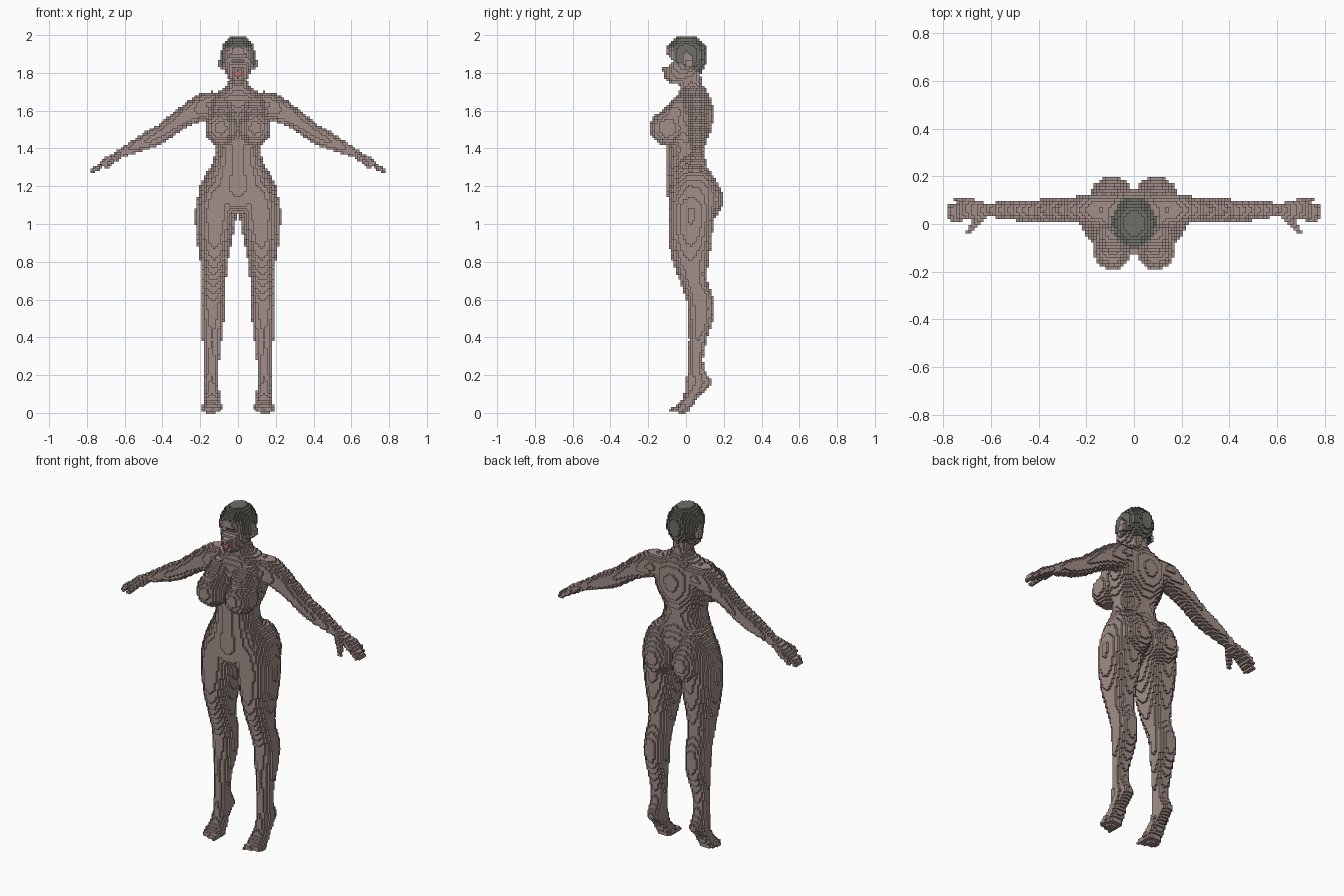
import bpy, bmesh, math
from mathutils import Vector, Matrix

if "Cube" in bpy.data.objects:
    bpy.data.objects.remove(bpy.data.objects["Cube"])

def material(name, rgb):
    m = bpy.data.materials.new(name)
    m.diffuse_color = (*rgb, 1)
    m.use_nodes = True
    m.node_tree.nodes["Principled BSDF"].inputs["Base Color"].default_value = m.diffuse_color
    return m

SKIN = material("skin", (0.36, 0.275, 0.25))
HAIR = material("hair", (0.16, 0.16, 0.14))
LIPS = material("lips", (0.45, 0.16, 0.16))

def finish(name, bm, *mats):
    mesh = bpy.data.meshes.new(name)
    bm.to_mesh(mesh)
    bm.free()
    ob = bpy.data.objects.new(name, mesh)
    bpy.context.collection.objects.link(ob)
    for m in mats:
        mesh.materials.append(m)
    return ob

def spline(rows, steps=4):
    """Catmull-Rom through rows of numbers."""
    out = []
    for i in range(len(rows) - 1):
        a, b, c, d = (rows[max(0, min(len(rows) - 1, i + k))] for k in (-1, 0, 1, 2))
        for s in range(steps):
            t = s / steps
            out.append([0.5 * (2*q + (r-p)*t + (2*p-5*q+4*r-w)*t*t + (3*q-p-3*r+w)*t**3)
                        for p, q, r, w in zip(a, b, c, d)])
    return out + [list(rows[-1])]

def loft(bm, rings, n=28):
    """Closed skin over ellipses (centre, u, v)."""
    loops = []
    for c, u, v in rings:
        loops.append([bm.verts.new(c + u * math.cos(2*math.pi*k/n) + v * math.sin(2*math.pi*k/n))
                      for k in range(n)])
    faces = [bm.faces.new(loops[0]), bm.faces.new(loops[-1])]
    for a, b in zip(loops, loops[1:]):
        for k in range(n):
            faces.append(bm.faces.new((a[k], a[(k+1) % n], b[(k+1) % n], b[k])))
    bmesh.ops.recalc_face_normals(bm, faces=faces)

def stack(bm, rows, side=1):
    """Level sections: z, x0, x1, y front, y back."""
    loft(bm, [(Vector((side * (x0+x1) / 2, (y0+y1) / 2, z)), Vector(((x1-x0) / 2, 0, 0)),
               Vector((0, (y1-y0) / 2, 0))) for z, x0, x1, y0, y1 in spline(rows)])

def limb(bm, rows, side=1):
    """Sections along a path: x, y, z, half width, half thickness."""
    rows = spline(rows)
    rings = []
    for i, (x, y, z, w, t) in enumerate(rows):
        a, b = rows[max(i-1, 0)], rows[min(i+1, len(rows)-1)]
        d = Vector((side * (b[0]-a[0]), b[1]-a[1], b[2]-a[2])).normalized()
        v = d.cross(Vector((0, 1, 0))).normalized()
        rings.append((Vector((side * x, y, z)), v.cross(d) * w, v * t))
    loft(bm, rings, 20)

def ball(bm, c, r, tilt=0):
    m = Matrix.Translation(c) @ Matrix.Rotation(tilt, 4, 'X') @ Matrix.Diagonal((*r, 1))
    bmesh.ops.create_uvsphere(bm, u_segments=32, v_segments=20, radius=1, matrix=m)

def sym(rows):
    return [(z, -h, h, f, b) for z, h, f, b in rows]

bm = bmesh.new()
# torso and neck
stack(bm, sym([(1.80, .05, -.035, .075), (1.75, .05, -.025, .085), (1.72, .07, -.03, .1),
    (1.69, .125, -.045, .12), (1.65, .16, -.065, .138), (1.58, .165, -.08, .145),
    (1.5, .15, -.09, .135), (1.43, .125, -.1, .108), (1.38, .12, -.1, .095),
    (1.31, .142, -.1, .105), (1.25, .178, -.1, .13), (1.18, .208, -.1, .14),
    (1.11, .2, -.092, .12), (1.06, .1, -.06, .06)]))
# head, nose, mouth
stack(bm, sym([(1.742, .028, -.085, -.01), (1.765, .048, -.107, .04), (1.8, .066, -.11, .078),
    (1.84, .082, -.107, .104), (1.9, .089, -.11, .115), (1.945, .08, -.097, .104),
    (1.982, .053, -.062, .07), (2.0, .022, -.024, .03)]))
ball(bm, (0, -.112, 1.823), (.018, .024, .02))
ball(bm, (0, -.106, 1.787), (.026, .014, .012))

for s in (1, -1):
    ball(bm, (s*.092, .015, 1.85), (.015, .024, .034))                  # ear
    ball(bm, (s*.09, -.098, 1.508), (.085, .094, .094))                 # chest
    ball(bm, (s*.085, -.07, 1.565), (.078, .062, .115), -.45)
    ball(bm, (s*.093, .1, 1.13), (.096, .098, .112))                    # buttock
    ball(bm, (s*.105, .06, 1.14), (.1, .118, .17))
    # leg and raised foot
    stack(bm, [(1.2, .03, .195, -.085, .13), (1.1, .008, .224, -.096, .15),
        (1.0, .014, .226, -.095, .145), (.9, .034, .215, -.09, .135), (.8, .052, .2, -.07, .12),
        (.7, .064, .195, -.035, .115), (.6, .07, .197, 0, .148), (.5, .073, .196, .01, .146),
        (.4, .085, .19, .015, .115), (.3, .098, .182, .012, .092), (.23, .1, .178, .006, .1),
        (.16, .1, .178, -.002, .138), (.125, .1, .178, -.006, .115), (.09, .095, .182, -.014, .075),
        (.055, .088, .188, -.035, .048), (.03, .085, .192, -.064, .03), (0, .09, .188, -.06, .02)], s)
    for k in range(5):                                                  # toes
        ball(bm, (s*(.1+.02*k), -.065+.006*k, .016), (.0125, .026, .016))
    # arm and palm
    limb(bm, [(.06, .06, 1.64, .06, .05), (.15, .06, 1.632, .072, .07), (.23, .06, 1.597, .058, .066),
        (.31, .058, 1.548, .05, .053), (.4, .058, 1.484, .046, .049), (.47, .058, 1.446, .045, .047),
        (.54, .06, 1.413, .038, .037), (.61, .06, 1.379, .03, .026), (.65, .06, 1.356, .038, .023),
        (.69, .062, 1.334, .046, .021), (.725, .062, 1.312, .042, .017)], s)
    # fingers and thumb
    for y0, x1, y1, z1 in ((.032, .776, .02, 1.274), (.052, .786, .043, 1.268),
                           (.072, .78, .07, 1.272), (.093, .75, .108, 1.286)):
        limb(bm, [(.69, y0, 1.333, .014, .016), ((.69+x1)/2, (y0+y1)/2, (1.337+z1)/2, .014, .015),
                  (x1, y1, z1, .012, .012)], s)
    limb(bm, [(.63, .04, 1.362, .02, .018), (.665, .0, 1.334, .016, .017),
              (.698, -.038, 1.296, .012, .013)], s)
body = finish("body", bm, SKIN, HAIR, LIPS)

# opening across the eyes
bm = bmesh.new()
ball(bm, (0, -.112, 1.865), (.1, .056, .03))
cutter = finish("eye_cutter", bm, SKIN)
cutter.hide_render = True

# fuse the parts into one skin, then step it into small cubes
CELL = .0125
m = body.modifiers.new("fuse", 'REMESH')
m.mode, m.voxel_size = 'VOXEL', .008
m = body.modifiers.new("eyes", 'BOOLEAN')
m.operation, m.object, m.solver = 'DIFFERENCE', cutter, 'EXACT'
m = body.modifiers.new("relax", 'SMOOTH')
m.factor, m.iterations = .5, 4
m = body.modifiers.new("cubes", 'REMESH')
m.mode, m.octree_depth, m.scale = 'BLOCKS', 8, 2 / (256 * CELL)
m.use_remove_disconnected = False
bpy.context.view_layer.objects.active = body
body.select_set(True)
cutter.select_set(False)
bpy.ops.object.convert(target='MESH')
bpy.data.objects.remove(cutter)

# colour the cropped hair and the lips by place
for p in body.data.polygons:
    x, y, z = p.center
    p.use_smooth = False
    p.material_index = 0
    if (z > 1.83 - .4*y and y > -.065 and abs(x) < .088) or z > 1.935:
        p.material_index = 1
    elif y < -.09 and abs(x) < .028 and 1.775 < z < 1.8:
        p.material_index = 2
